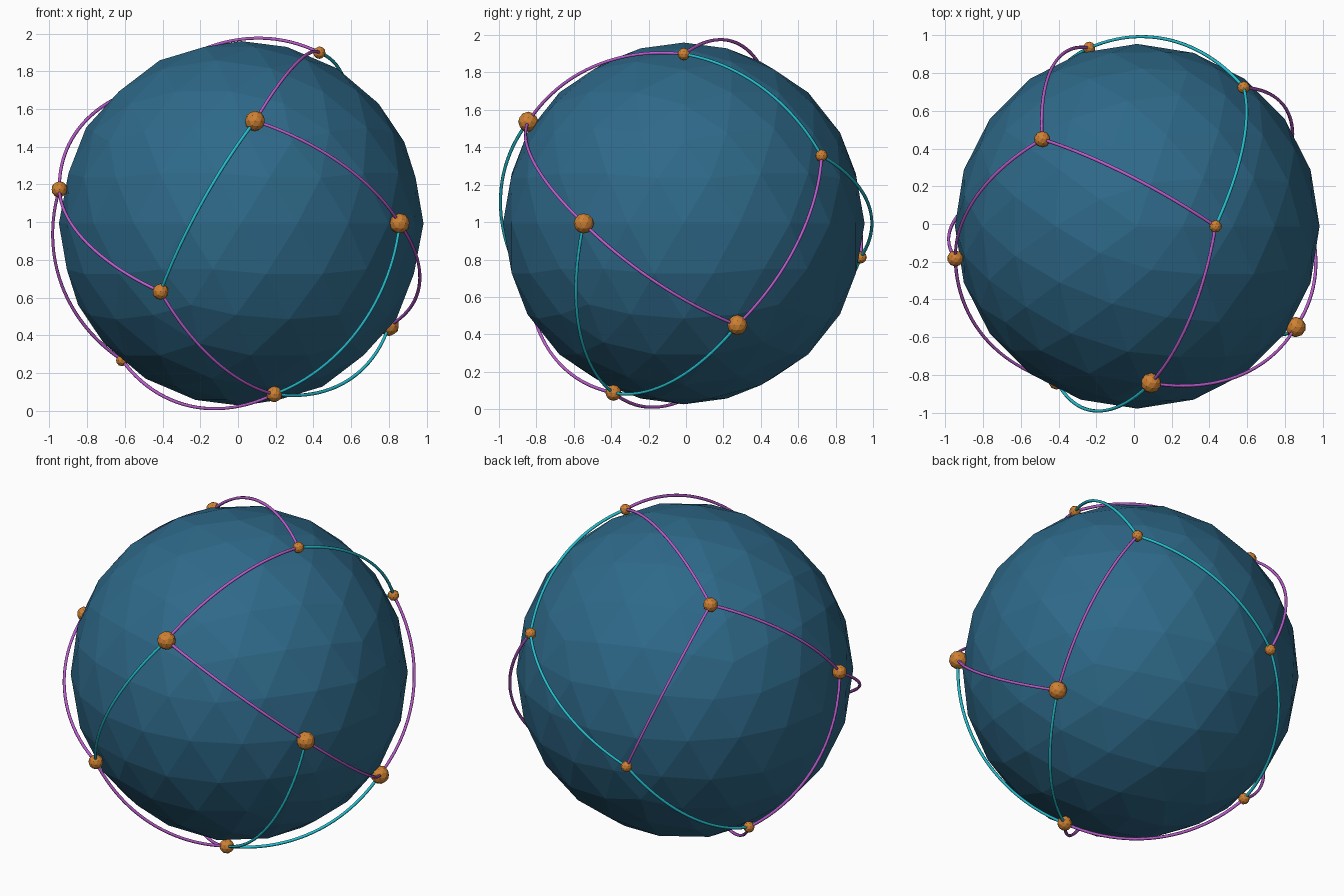
import bpy, math
from mathutils import Vector

if "Cube" in bpy.data.objects:
    bpy.data.objects.remove(bpy.data.objects["Cube"])

CENTER = Vector((0.017, -0.012, 0.993))
SCALE = 0.996          # radius on which the nodes sit
COUNT = 11
GOLDEN = math.pi * (3 - math.sqrt(5))


def material(name, rgb):
    lin = [((c / 255 + 0.055) / 1.055) ** 2.4 for c in rgb]
    m = bpy.data.materials.new(name)
    m.diffuse_color = (*lin, 1)
    m.use_nodes = True
    m.node_tree.nodes["Principled BSDF"].inputs["Base Color"].default_value = m.diffuse_color
    return m


blue = material("deep_blue", (46, 105, 137))
orange = material("orange", (207, 129, 51))
purple = material("orchid_purple", (186, 92, 204))
cyan = material("cyan", (36, 190, 206))


def ball(name, radius, position, detail, mat):
    bpy.ops.mesh.primitive_ico_sphere_add(subdivisions=detail, radius=radius, location=position)
    ob = bpy.context.object
    ob.name = name
    ob.data.materials.append(mat)
    return ob


def spiral_direction(i):
    z = 1 - 2 * (i + 0.5) / COUNT
    r = math.sqrt(1 - z * z)
    return Vector((r * math.cos(i * GOLDEN), r * math.sin(i * GOLDEN), z))


def arc(name, a, b, mat, steps=24, lift=0.012):
    """Thin tube along the great circle from a to b, slightly raised mid-way."""
    angle = a.angle(b)
    curve = bpy.data.curves.new(name, 'CURVE')
    curve.dimensions = '3D'
    curve.bevel_depth = 0.009
    curve.bevel_resolution = 1
    curve.use_fill_caps = True
    spline = curve.splines.new('POLY')
    spline.points.add(steps)
    for k, point in enumerate(spline.points):
        t = k / steps
        d = (a * math.sin((1 - t) * angle) + b * math.sin(t * angle)) / math.sin(angle)
        p = CENTER + d * SCALE * (1 + lift * math.sin(math.pi * t))
        point.co = (*p, 1)
    spline.use_smooth = True
    curve.materials.append(mat)
    ob = bpy.data.objects.new(name, curve)
    bpy.context.collection.objects.link(ob)


# faceted globe
ball("globe", 0.967, CENTER, 3, blue)

# nodes spread in a golden-angle spiral, in three repeating sizes
nodes = [spiral_direction(i) for i in range(COUNT)]
for i, d in enumerate(nodes):
    ball(f"node_{i}", (0.033, 0.043, 0.054)[i % 3], CENTER + d * SCALE, 2, orange)

# links between neighbouring nodes
links = [(0, 1), (0, 2), (0, 3), (1, 4), (1, 6), (2, 5), (2, 7), (3, 6), (3, 8),
         (4, 7), (4, 9), (5, 8), (5, 10), (6, 9), (7, 10), (8, 10), (9, 10)]
for i, j in links:
    arc(f"link_{i}_{j}", nodes[i], nodes[j], cyan if (i + j) % 3 == 0 else purple)
